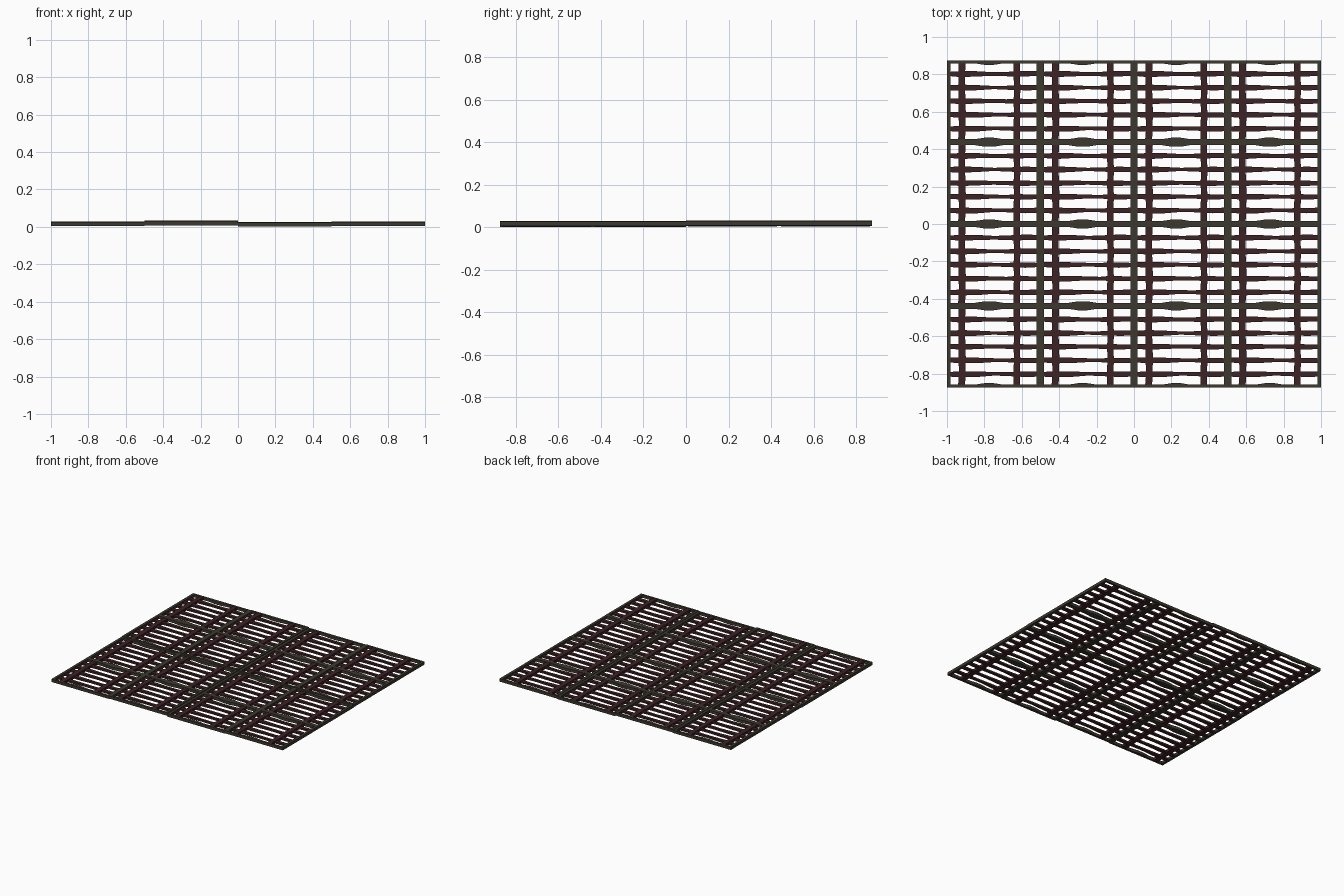
import bpy, bmesh, random

if "Cube" in bpy.data.objects:
    bpy.data.objects.remove(bpy.data.objects["Cube"])

random.seed(4)
TW, TH = 0.5, 0.4375          # size of one grate panel


def material(name, rgb):
    m = bpy.data.materials.new(name)
    m.diffuse_color = (*rgb, 1)
    m.use_nodes = True
    m.node_tree.nodes["Principled BSDF"].inputs["Base Color"].default_value = m.diffuse_color
    return m


frame_mat = material("dark olive iron", (0.046, 0.040, 0.028))
slat_mat = material("dark rust red", (0.046, 0.016, 0.018))


def bar(bm, axis, stations, z0, z1):
    """Uneven flat bar; stations are (distance, low edge, high edge)."""
    rings = []
    for s, lo, hi in stations:
        ring = [(lo, z0), (hi, z0), (hi, z1), (lo, z1)]
        rings.append([bm.verts.new((s, w, z) if axis == 'x' else (w, s, z)) for w, z in ring])
    for a, b in zip(rings, rings[1:]):
        for i in range(4):
            j = (i + 1) % 4
            bm.faces.new((a[i], a[j], b[j], b[i]))
    bm.faces.new(rings[0])
    bm.faces.new(rings[-1][::-1])


def part(name, mat, build):
    bm = bmesh.new()
    build(bm)
    bmesh.ops.recalc_face_normals(bm, faces=bm.faces[:])
    me = bpy.data.meshes.new(name)
    bm.to_mesh(me)
    bm.free()
    me.materials.append(mat)
    return me


# Frame: two straight sides, two rails with a bulge on the inner edge
def build_frame(bm):
    for x in (0, TW - 0.02):
        bar(bm, 'y', [(0, x, x + 0.02), (TH, x, x + 0.02)], 0.003, 0.025)
    profile = [(0.02, 0.016), (0.15, 0.016), (0.20, 0.024), (0.25, 0.024), (0.30, 0.016), (0.48, 0.016)]
    bar(bm, 'x', [(x, 0, w) for x, w in profile], 0.003, 0.025)
    bar(bm, 'x', [(x, TH - w, TH) for x, w in profile], 0.003, 0.025)


# Five worn cross slats
def build_cross(bm):
    widths = [(0.015, 0.013), (0.08, 0.016), (0.16, 0.014), (0.25, 0.010),
              (0.32, 0.011), (0.375, 0.014), (0.42, 0.014), (0.485, 0.013)]
    for i in range(5):
        y = TH / 2 + (i - 2) * 0.073
        st = [(x, y - w + random.uniform(-.002, .002), y + w + random.uniform(-.002, .002))
              for x, w in widths]
        bar(bm, 'x', st, 0.006, 0.020)


# Two worn long slats
def build_long(bm):
    for x in (0.08, 0.375):
        st = [(0.01 + k * (TH - 0.02) / 6, x - 0.018 + random.uniform(-.003, .003),
               x + 0.018 + random.uniform(-.003, .003)) for k in range(7)]
        bar(bm, 'y', st, 0.002, 0.023)


parts = [("panel_frame", part("panel_frame", frame_mat, build_frame)),
         ("cross_slats", part("cross_slats", slat_mat, build_cross)),
         ("long_slats", part("long_slats", slat_mat, build_long))]

# Lay the panels in a slightly uneven 4 x 4 grid
x_lift = [0.002, 0.005, -0.001, 0.002]
for c in range(4):
    for r in range(4):
        z = x_lift[c] + (0.003 if r > 1 else 0)
        for name, me in parts:
            ob = bpy.data.objects.new(f"{name}_{c}_{r}", me)
            ob.location = (-1 + c * TW, -2 * TH + r * TH, z)
            bpy.context.collection.objects.link(ob)
